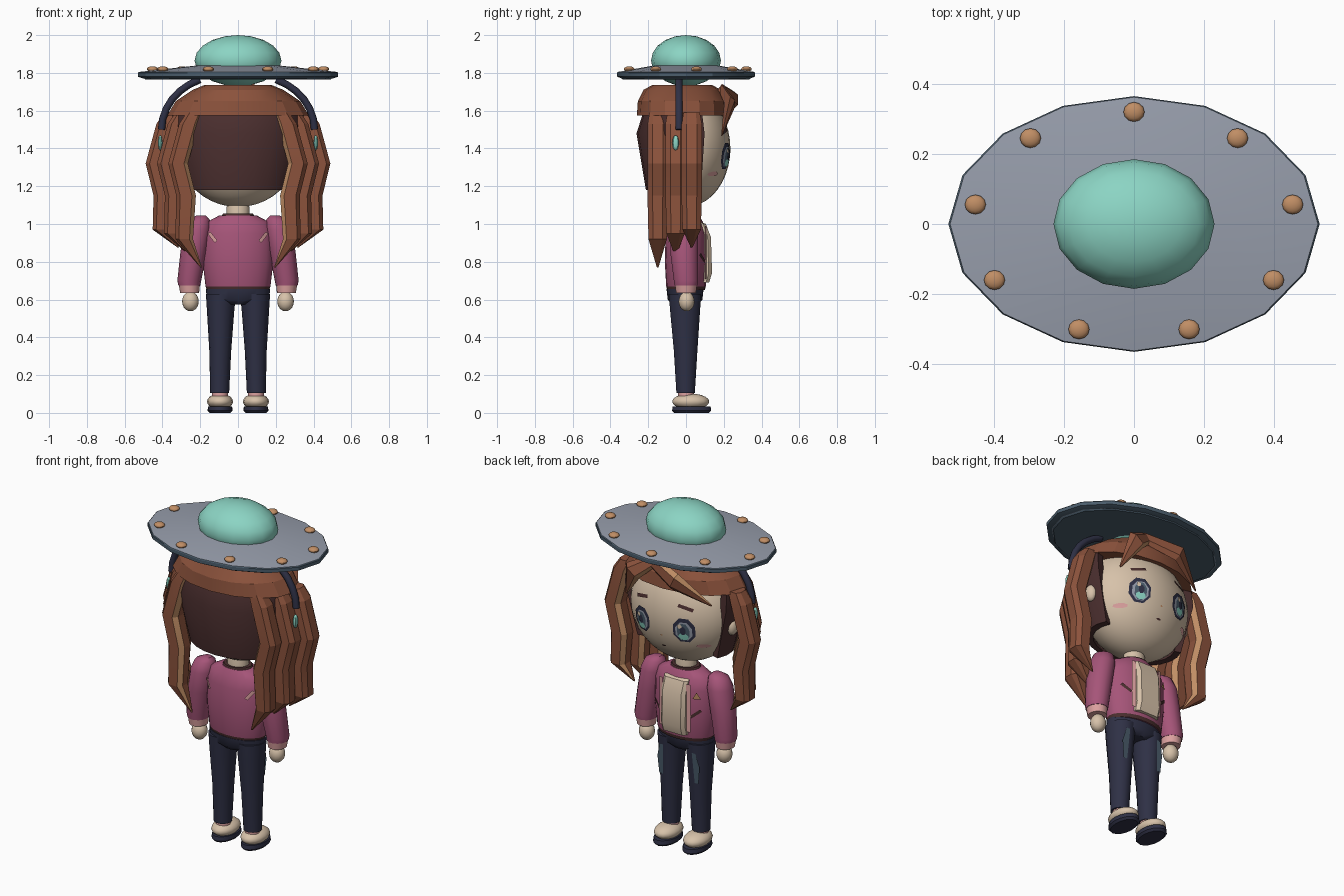
import bpy, bmesh, math
from mathutils import Vector

cube = bpy.data.objects.get("Cube")
if cube:
    bpy.data.objects.remove(cube, do_unlink=True)


def material(name, *rgb):
    m = bpy.data.materials.new(name)
    m.use_nodes = True
    m.diffuse_color = (*rgb, 1)
    m.node_tree.nodes["Principled BSDF"].inputs["Base Color"].default_value = (*rgb, 1)
    return m


SKIN = material("cream", .68, .54, .40)
TEAL = material("teal", .26, .66, .55)
GREY = material("blue grey", .31, .34, .41)
SLATE = material("slate", .07, .11, .15)
COPPER = material("copper", .53, .27, .13)
HAIR = material("auburn", .26, .085, .045)
DARK = material("dark brown", .07, .028, .028)
NAVY = material("navy", .028, .03, .06)
PINK = material("rose", .38, .09, .19)
LIGHT = material("light pink", .72, .36, .35)


def finish(name, bm, mats, angle=40):
    bmesh.ops.recalc_face_normals(bm, faces=bm.faces)
    me = bpy.data.meshes.new(name)
    bm.to_mesh(me)
    bm.free()
    for m in mats:
        me.materials.append(m)
    me.shade_smooth()
    me.set_sharp_from_angle(angle=math.radians(angle))
    ob = bpy.data.objects.new(name, me)
    bpy.context.collection.objects.link(ob)
    return ob


def ball(name, c, r, mat, seg=16, rings=10):
    bm = bmesh.new()
    bmesh.ops.create_uvsphere(bm, u_segments=seg, v_segments=rings, radius=1)
    for v in bm.verts:
        v.co = Vector([c[i] + v.co[i] * r[i] for i in range(3)])
    return finish(name, bm, [mat])


def skin_rings(bm, rings, rule=None, caps=True):
    """Join rings of points with quads; rule(row, column) picks the colour."""
    rows = [[bm.verts.new(p) for p in ring] for ring in rings]
    n = len(rows[0])
    for r in range(len(rows) - 1):
        for k in range(n):
            j = (k + 1) % n
            f = bm.faces.new((rows[r][k], rows[r][j], rows[r + 1][j], rows[r + 1][k]))
            if rule:
                f.material_index = rule(r, k)
    if caps:
        bm.faces.new(rows[0])
        bm.faces.new(rows[-1])


def loft(name, rings, mats, rule=None, n=16, angle=40):
    """Stack of ellipses given as x, y, z, x radius, y radius."""
    bm = bmesh.new()
    turn = [2 * math.pi * k / n for k in range(n)]
    skin_rings(bm, [[(x + a * math.cos(t), y + b * math.sin(t), z) for t in turn]
                    for x, y, z, a, b in rings], rule)
    return finish(name, bm, mats, angle)


# Saucer hat with dome and lamps
loft("hat_brim", [(0, 0, 1.77, .5, .34), (0, 0, 1.78, .53, .365), (0, 0, 1.80, .53, .365),
                  (0, 0, 1.805, .525, .362), (0, 0, 1.84, .21, .165)],
     [GREY, SLATE], lambda r, k: 1 if r < 3 else 0, angle=25)
loft("hat_underside", [(0, 0, 1.764, .49, .335), (0, 0, 1.772, .5, .34)], [SLATE])
ball("hat_dome", (0, 0, 1.865), (.23, .185, .135), TEAL)
for i in range(9):
    t = math.radians(90 + 40 * i)
    ball("hat_lamp", (.46 * math.cos(t), .32 * math.sin(t), 1.82), (.03, .028, .015), COPPER, 12, 8)

# Head and neck
HEAD_C, HEAD_R = (0, 0, 1.4), (.32, .235, .31)
ball("head", HEAD_C, HEAD_R, SKIN, 32, 20)
loft("neck", [(0, 0, 1.02, .06, .055), (0, 0, 1.09, .06, .055), (0, 0, 1.13, .05, .045)], [SKIN])


def on_head(x, z, lift):
    d = 1 - (x / HEAD_R[0]) ** 2 - ((z - HEAD_C[2]) / HEAD_R[2]) ** 2
    return Vector((x, HEAD_R[1] * math.sqrt(max(d, 0)) + lift, z))


def on_torso(x, z, lift):
    return Vector((x, .11 * math.sqrt(max(1 - (x / .19) ** 2, 0)) + lift, z))


def decal(name, x, z, w, h, mat, lift=.004, tilt=0, n=8, surface=on_head, flip=1):
    """Thin polygon laid on a curved surface."""
    bm = bmesh.new()
    def put(u, v):
        p = surface(x + u * math.cos(tilt) - v * math.sin(tilt),
                    z + u * math.sin(tilt) + v * math.cos(tilt), lift)
        p.y *= flip
        return bm.verts.new(p)
    mid = put(0, 0)
    off = math.pi / n if n != 3 else math.pi / 2
    k = 1 / math.cos(math.pi / n) if n != 3 else 1
    rim = [put(w * k * math.cos(off + 2 * math.pi * i / n),
               h * k * math.sin(off + 2 * math.pi * i / n)) for i in range(n)]
    for i in range(n):
        bm.faces.new((mid, rim[i], rim[(i + 1) % n]))
    ob = finish(name, bm, [mat])
    if sum(p.normal.y for p in ob.data.polygons) * flip < 0:
        ob.data.flip_normals()


# Face
for s in (1, -1):
    ex = .135 * s
    decal("eye_outline", ex, 1.36, .058, .07, NAVY, .005)
    decal("eye_white", ex, 1.355, .044, .054, GREY, .0075)
    decal("iris", ex, 1.352, .032, .05, SLATE, .01)
    decal("iris_glow", ex, 1.325, .026, .02, TEAL, .0125)
    decal("pupil", ex, 1.362, .015, .024, NAVY, .0135)
    decal("eye_highlight", ex + .016, 1.388, .011, .013, SKIN, .015)
    decal("eyebrow", .14 * s, 1.49, .042, .009, DARK, .006, -.25 * s, 4)
    decal("cheek_blush", .215 * s, 1.265, .03, .012, LIGHT, .005)
    ball("ear", (.315 * s, .02, 1.36), (.03, .035, .05), SKIN, 12, 8)
decal("nose", 0, 1.305, .006, .005, COPPER)
decal("mouth", 0, 1.235, .014, .005, DARK, .005)

# Hair cap and dark inner hair around the back
loft("hair_cap", [(0, -.02, 1.575, .375, .24), (0, -.02, 1.65, .33, .235),
                  (0, -.02, 1.71, .24, .205), (0, -.02, 1.735, .18, .16)], [HAIR], angle=20)
bm = bmesh.new()
rows = []
arc = [math.radians(158 + 224 * i / 14) for i in range(15)]
for z, a, b in ((1.58, .35, .23), (1.48, .355, .262), (1.18, .28, .212)):
    outer = [(a * math.cos(t), b * math.sin(t), z) for t in arc]
    inner = [(x * .86, y * .86, z) for x, y, z in reversed(outer)]
    rows.append(outer + inner)
skin_rings(bm, rows)
finish("inner_hair", bm, [DARK], 50)

# Long wavy side locks with a light stripe on the inner corners
SECTION = ((-1, .5), (-1, -.5), (-.6, -1), (.6, -1), (1, -.5), (1, .5), (.6, 1), (-.6, 1))
for s in (1, -1):
    for bx, cy, low, tip in ((.25, -.15, .92, .77), (.31, -.055, .95, .835), (.37, .03, .97, .875)):
        path = ((1.59, -.02, .8), (1.53, .01, 1), (1.32, .067, 1), (1.15, .025, 1),
                (low, .035, .9), (tip, -.055, .08))
        bm = bmesh.new()
        skin_rings(bm, [[(s * (bx + dx + u * .052 * w), cy + v * .054 * w, z) for u, v in SECTION]
                        for z, dx, w in path], lambda r, k: 1 if k in (1, 7) else 0)
        finish("side_lock", bm, [HAIR, COPPER], 15)

# Parted fringe
FRINGE = (((.07, .19, 1.715), (.18, .235, 1.64), (.255, .19, 1.47)),
          ((.10, .19, 1.71), (-.10, .25, 1.655), (-.285, .17, 1.53)))
for a, b, c in FRINGE:
    rings = []
    for p, w in ((a, .035), (b, .055), (c, .006)):
        side = (Vector(c) - Vector(a)).cross(Vector((0, 1, 0))).normalized()
        p, out = Vector(p), Vector((0, 1, 0))
        rings.append([p + side * w, p + side * w * .5 + out * w * .45,
                      p - side * w * .6 + out * w * .45, p - side * w, p - out * w * .6])
    bm = bmesh.new()
    skin_rings(bm, rings, lambda r, k: 1 if k == 2 else 0)
    finish("fringe_lock", bm, [HAIR, COPPER], 15)

# Headband and ear gems
for s in (1, -1):
    cu = bpy.data.curves.new("headband", "CURVE")
    cu.dimensions = "3D"
    cu.bevel_depth = .019
    cu.bevel_resolution = 2
    cu.use_fill_caps = True
    cu.materials.append(NAVY)
    sp = cu.splines.new("POLY")
    sp.points.add(6)
    for i, pt in enumerate(sp.points):
        t = math.radians(68 - 68 * i / 6)
        pt.co = (s * (.08 + .325 * math.cos(t)), -.037, 1.5 + .285 * math.sin(t), 1)
    bpy.context.collection.objects.link(bpy.data.objects.new("headband", cu))
    ball("ear_gem", (.412 * s, -.055, 1.43), (.012, .018, .04), TEAL, 8, 6)

# Jacket
loft("jacket", [(0, 0, .65, .165, .1), (0, 0, .67, .172, .105), (0, 0, .80, .187, .112),
                (0, 0, .95, .185, .108), (0, 0, 1.01, .165, .09), (0, 0, 1.045, .1, .07)],
     [PINK, DARK], lambda r, k: 1 if r == 0 else 0, n=20)
loft("collar", [(0, 0, 1.035, .09, .072), (0, 0, 1.055, .08, .066)], [DARK])

# Shirt front as an extruded side profile
SIDE = ((.06, 1.02), (.105, 1.0), (.132, .93), (.138, .74), (.122, .69), (.06, .69))
bm = bmesh.new()
skin_rings(bm, [[(x, y * k, z) for y, z in SIDE]
                for x, k in ((-.078, .87), (-.06, 1), (.06, 1), (.078, .87))],
           lambda r, k: 0)
finish("shirt_front", bm, [SKIN], 30)
for s in (1, -1):
    decal("jacket_edge", .088 * s, .85, .012, .14, LIGHT, .008, 0, 4, on_torso)
    decal("pocket_slit", .125 * s, .82, .032, .008, DARK, .007, .7 * s, 4, on_torso)
    decal("back_slit", .135 * s, .93, .03, .009, LIGHT, .007, .9 * s, 4, on_torso, -1)
decal("badge", -.13, .92, .024, .026, COPPER, .008, 0, 3, on_torso)

# Arms, legs and shoes
for s in (1, -1):
    loft("sleeve", [(.195 * s, -.01, 1.045, .025, .025), (.205 * s, -.01, 1.025, .055, .055),
                    (.215 * s, -.01, .97, .07, .075), (.235 * s, -.01, .85, .07, .075),
                    (.258 * s, 0, .70, .063, .066), (.258 * s, 0, .675, .058, .062)], [PINK], n=14)
    loft("cuff", [(.258 * s, 0, .685, .057, .061), (.256 * s, 0, .635, .05, .054)], [LIGHT], n=14)
    ball("hand", (.252 * s, .003, .59), (.044, .042, .052), SKIN)
    loft("trouser_leg", [(.09 * s, -.005, .63, .08, .088), (.092 * s, -.005, .55, .073, .082),
                         (.094 * s, -.002, .33, .058, .064), (.097 * s, -.002, .105, .05, .05)],
         [NAVY], n=14)
    bm = bmesh.new()
    rows = [[(s * (x + w), y, z) for x, y, z in ((.105, .08, .58), (.125, .069, .50), (.115, .066, .40))]
            for w in (-.012, .012)]
    skin_rings(bm, rows, caps=False)
    finish("trouser_streak", bm, [SLATE])
    loft("sock", [(.095 * s, 0, .08, .042, .042), (.095 * s, 0, .125, .042, .042)], [LIGHT], n=12)
    ball("shoe", (.095 * s, .025, .06), (.069, .098, .042), SKIN)
    loft("sole", [(.095 * s, .03, 0, .055, .092), (.095 * s, .03, .012, .066, .104),
                  (.095 * s, .03, .035, .064, .1)], [NAVY])
loft("trouser_hips", [(0, -.005, .575, .08, .07), (0, -.005, .6, .165, .092),
                      (0, -.005, .655, .17, .098)], [NAVY], n=20)
